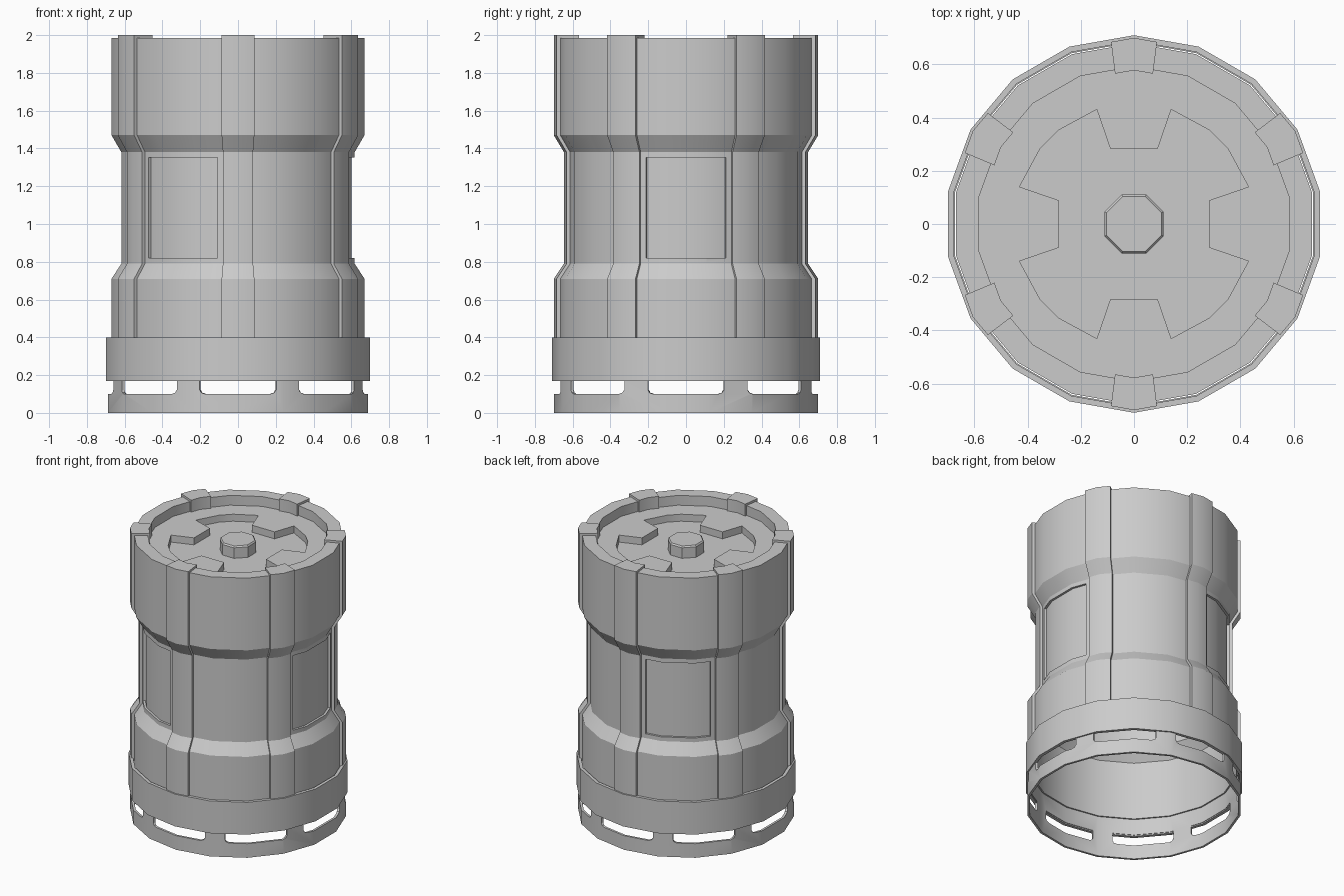
import bpy, bmesh
from math import sin, cos, radians

if "Cube" in bpy.data.objects:
    bpy.data.objects.remove(bpy.data.objects["Cube"])

STEP = 20  # 18-sided body, corners at 10, 30, 50 ... degrees


def at(R, a, z):
    """Point on the 18-gon of corner radius R in direction a (degrees)."""
    d = (a + 10) % STEP - 10
    r = R * cos(radians(10)) / cos(radians(d))
    return (r * cos(radians(a)), r * sin(radians(a)), z)


def sweep(bm, profile, angles, full=False):
    """Sweep a closed (radius, z) profile around the axis; cap it if partial."""
    rows = [[bm.verts.new(at(R, a, z)) for R, z in profile] for a in angles]
    n, m = len(profile), len(rows)
    for i in range(m if full else m - 1):
        p, q = rows[i], rows[(i + 1) % m]
        for j in range(n):
            k = (j + 1) % n
            bm.faces.new((p[j], q[j], q[k], p[k]))
    if not full:
        bm.faces.new(rows[0])
        bm.faces.new(rows[-1])


def loft(bm, loops):
    """Closed solid through stacked loops of points."""
    rows = [[bm.verts.new(p) for p in loop] for loop in loops]
    n = len(rows[0])
    for p, q in zip(rows, rows[1:]):
        for j in range(n):
            k = (j + 1) % n
            bm.faces.new((p[j], p[k], q[k], q[j]))
    bm.faces.new(rows[0])
    bm.faces.new(rows[-1])


def finish(bm, name):
    bmesh.ops.recalc_face_normals(bm, faces=bm.faces[:])
    me = bpy.data.meshes.new(name)
    bm.to_mesh(me)
    bm.free()
    ob = bpy.data.objects.new(name, me)
    bpy.context.collection.objects.link(ob)
    return ob


def select(ob):
    bpy.ops.object.select_all(action='DESELECT')
    ob.select_set(True)
    bpy.context.view_layer.objects.active = ob


def smooth(ob):
    select(ob)
    bpy.ops.object.shade_smooth_by_angle(angle=radians(28))


def cut(ob, cutter):
    cutter.hide_render = True
    mod = ob.modifiers.new("cut", 'BOOLEAN')
    mod.operation = 'DIFFERENCE'
    mod.solver = 'EXACT'
    mod.object = cutter
    select(ob)
    bpy.ops.object.modifier_apply(modifier=mod.name)
    bpy.data.objects.remove(cutter)


RING = [10 + STEP * i for i in range(18)]

# Main body: waisted hollow shell, open below, with a sunken lid on top
bm = bmesh.new()
inside = [(0.67, 1.84), (0.67, 1.48), (0.606, 1.385), (0.606, 0.785),
          (0.67, 0.705), (0.67, 0.29)]
outside = [(0.68, 0.29), (0.68, 0.71), (0.627, 0.79), (0.627, 1.38),
           (0.68, 1.47), (0.68, 1.985), (0.592, 1.985), (0.592, 1.915)]
loft(bm, [[at(R, a, z) for a in RING] for R, z in inside + outside])
body = finish(bm, "body")

# Cutters: three side panels and the lid pocket with four tabs left standing
bm = bmesh.new()
for c in (0, 120, 240):
    sweep(bm, [(0.611, 0.82), (0.8, 0.82), (0.8, 1.352), (0.611, 1.352)],
          [c - 20, c - 10, c + 10, c + 20])
pocket = []
for q in range(4):
    for r, a in ((0.298, 17.5), (0.453, 18), (0.453, 39), (0.453, 51),
                 (0.453, 72), (0.298, 72.5)):
        t = radians(a + 90 * q)
        pocket.append((r * cos(t), r * sin(t)))
loft(bm, [[(x, y, z) for x, y in pocket] for z in (1.865, 2.1)])
cut(body, finish(bm, "recess_cutter"))
smooth(body)

# Six vertical ribs that follow the body and hook over the rim
bm = bmesh.new()
rib = [(0.70, 0.38), (0.70, 0.71), (0.646, 0.79), (0.646, 1.38),
       (0.70, 1.47), (0.70, 2.0), (0.578, 2.0), (0.578, 1.90),
       (0.674, 1.90), (0.674, 1.475), (0.613, 1.383), (0.613, 0.787),
       (0.674, 0.707), (0.674, 0.38)]
for c in range(30, 390, 60):
    sweep(bm, rib, [c - 7.2, c, c + 7.2])
smooth(finish(bm, "ribs"))

# Lid centre knob: chamfered octagon
bm = bmesh.new()
loft(bm, [[(r * cos(radians(22.5 + 45 * i)), r * sin(radians(22.5 + 45 * i)), z)
           for i in range(8)]
          for r, z in ((0.12, 1.855), (0.12, 1.94), (0.112, 1.95))])
finish(bm, "lid_knob")

# Base collar
bm = bmesh.new()
sweep(bm, [(0.71, 0.17), (0.71, 0.40), (0.688, 0.40), (0.688, 0.17)],
      RING, full=True)
smooth(finish(bm, "base_collar"))

# Foot: thin wall below the collar, pierced by eight slots
bm = bmesh.new()
sweep(bm, [(0.70, 0.0), (0.70, 0.30), (0.684, 0.30), (0.684, 0.0)],
      RING, full=True)
foot = finish(bm, "foot_wall")
bm = bmesh.new()
half = [(17, 0.178), (17, 0.122), (16.2, 0.107), (14.5, 0.10)]
slot = half + [(-a, z) for a, z in reversed(half)]
for c in range(0, 360, 45):
    loft(bm, [[at(R, c + a, z) for a, z in slot] for R in (0.5, 1.0)])
cut(foot, finish(bm, "slot_cutter"))
smooth(foot)
